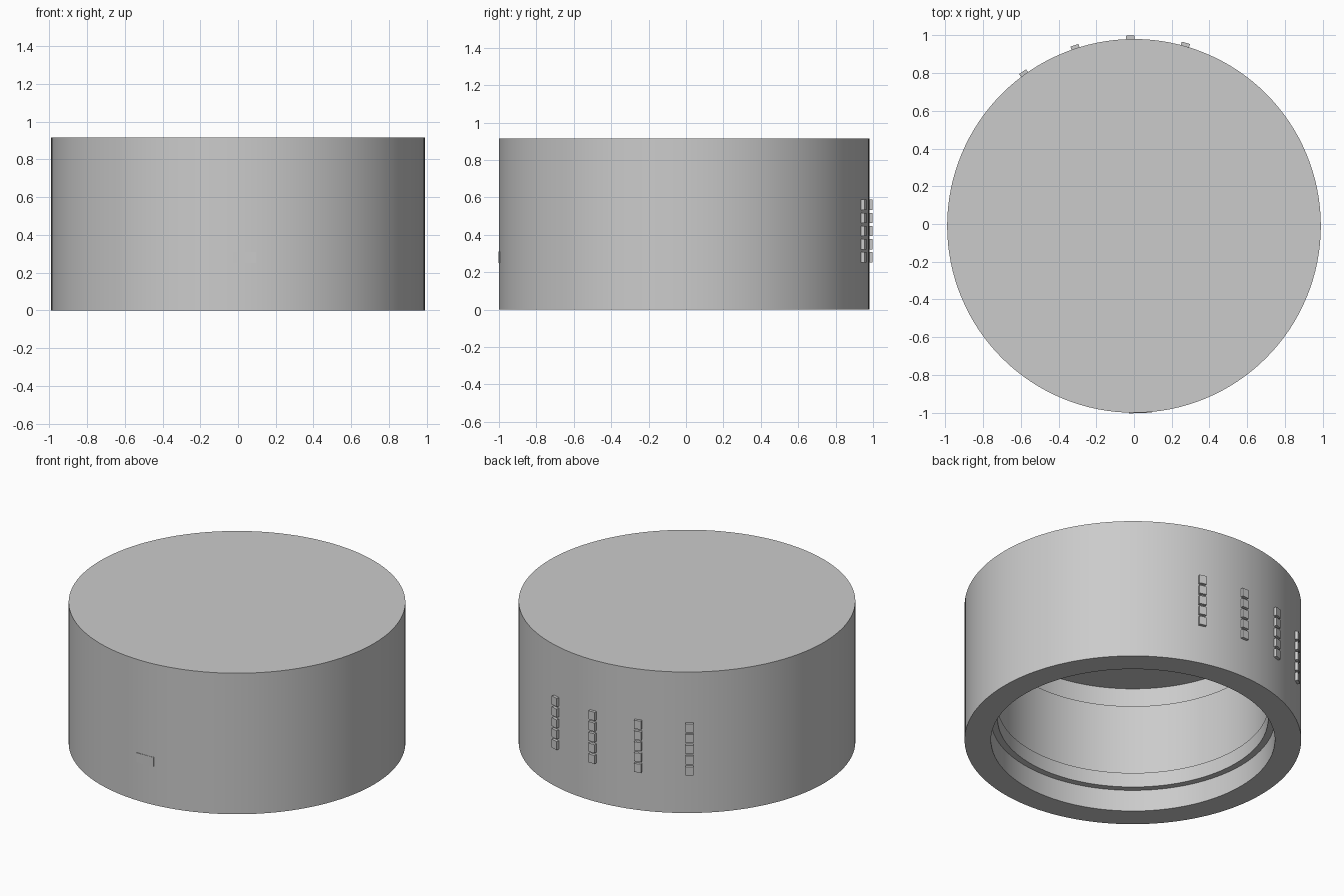
import bpy, bmesh, math
from mathutils import Matrix, Vector

cube = bpy.data.objects.get("Cube")
if cube:
    bpy.data.objects.remove(cube, do_unlink=True)

grey = bpy.data.materials.new("light grey plastic")
grey.use_nodes = True
colour = (0.6, 0.6, 0.6, 1)
grey.diffuse_color = colour
grey.node_tree.nodes["Principled BSDF"].inputs["Base Color"].default_value = colour

CENTRE = Vector((0, -0.01, 0))
RADIUS = 0.99
SIDES = 128


def add_object(name, bm):
    bmesh.ops.recalc_face_normals(bm, faces=bm.faces)
    mesh = bpy.data.meshes.new(name)
    bm.to_mesh(mesh)
    bm.free()
    mesh.materials.append(grey)
    obj = bpy.data.objects.new(name, mesh)
    bpy.context.collection.objects.link(obj)
    return obj


def block(name, angle, z, size):
    """Small box lying against the wall, facing outwards."""
    bm = bmesh.new()
    bmesh.ops.create_cube(bm, size=1)
    place = (Matrix.Translation(CENTRE) @ Matrix.Rotation(angle, 4, 'Z')
             @ Matrix.Translation((RADIUS, 0, z)) @ Matrix.Diagonal((*size, 1)))
    bmesh.ops.transform(bm, matrix=place, verts=bm.verts)
    return add_object(name, bm)


# Hollow cap: closed top, stepped mouth, inner wall widening slightly in steps
profile = [(0, 0.915), (RADIUS, 0.915), (RADIUS, 0), (0.835, 0), (0.835, 0.14),
           (0.795, 0.14), (0.795, 0.235), (0.807, 0.235), (0.807, 0.695),
           (0.815, 0.695), (0.815, 0.818), (0, 0.818)]
bm = bmesh.new()
verts = [bm.verts.new(CENTRE + Vector((r, 0, z))) for r, z in profile]
edges = [bm.edges.new(pair) for pair in zip(verts, verts[1:])]
bmesh.ops.spin(bm, geom=verts + edges, cent=CENTRE, axis=(0, 0, 1),
               angle=math.tau, steps=SIDES, use_merge=True)
bmesh.ops.remove_doubles(bm, verts=bm.verts, dist=1e-4)
cap = add_object("cap_shell", bm)
bpy.context.view_layer.objects.active = cap
cap.select_set(True)
bpy.ops.object.shade_smooth_by_angle(angle=math.radians(30))

# Plain raised studs on the back wall
for x in (-0.58, -0.31, -0.02, 0.27):
    angle = math.acos(x / RADIUS)
    for row in range(5):
        block("back_stud", angle, 0.28 + 0.07 * row, (0.036, 0.045, 0.055))

# Nearly flush tab on the front wall
block("front_tab", math.radians(-88), 0.28, (0.004, 0.12, 0.06))
